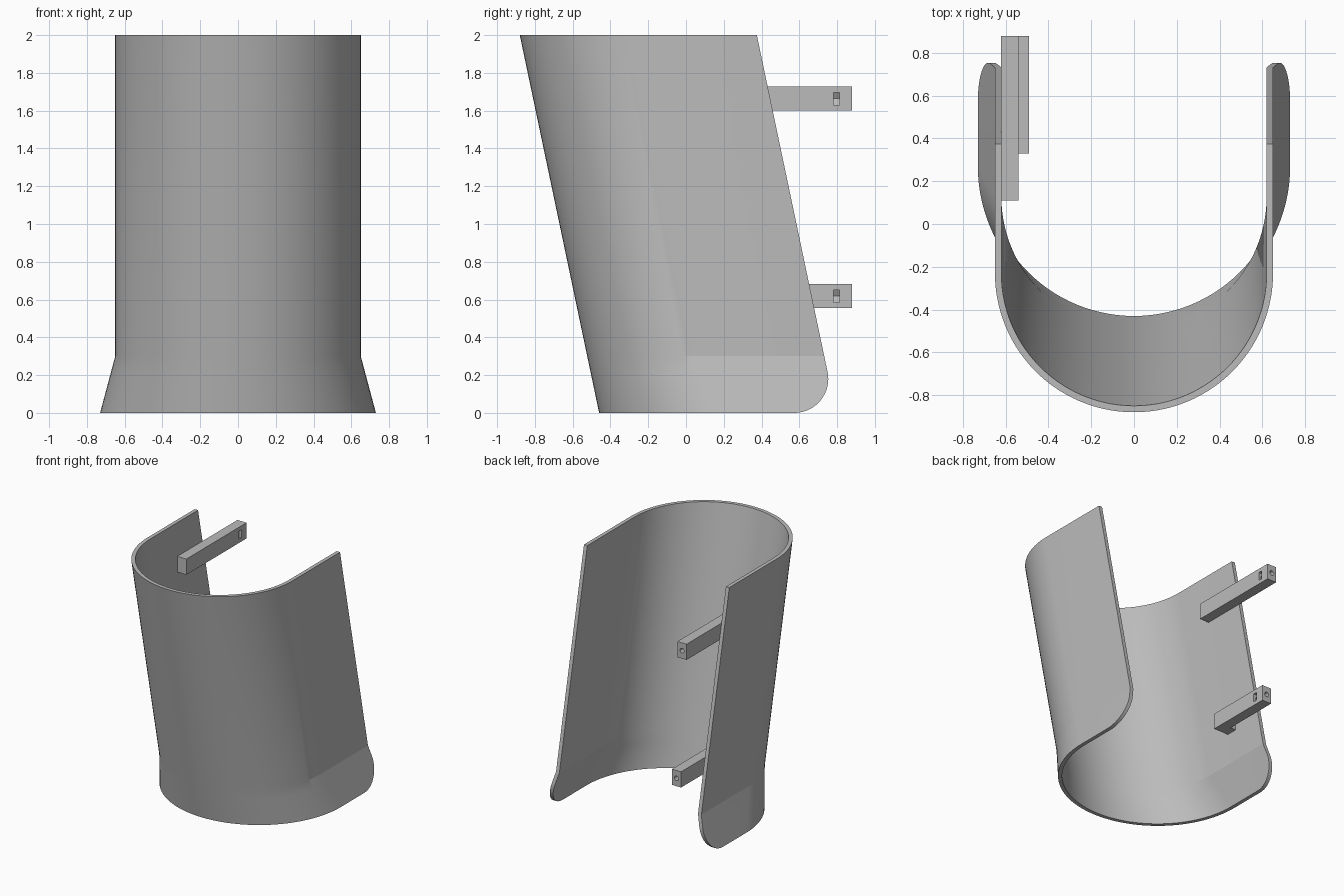
import bpy
import bmesh
from math import sin, cos, pi, atan

if "Cube" in bpy.data.objects:
    bpy.data.objects.remove(bpy.data.objects["Cube"])

grey = bpy.data.materials.new("plain grey")
grey.use_nodes = True
COLOUR = (0.5, 0.5, 0.5, 1)
grey.diffuse_color = COLOUR
grey.node_tree.nodes["Principled BSDF"].inputs["Base Color"].default_value = COLOUR

HEIGHT, WALL, LEAN = 2.0, 0.03, 0.21
FLARE_Z, CORNER = 0.3, 0.18
ARC_STEPS = 56


def finish(name, bm):
    bmesh.ops.recalc_face_normals(bm, faces=bm.faces)
    mesh = bpy.data.meshes.new(name)
    bm.to_mesh(mesh)
    bm.free()
    mesh.materials.append(grey)
    obj = bpy.data.objects.new(name, mesh)
    bpy.context.collection.objects.link(obj)
    return obj


def activate(obj):
    bpy.ops.object.select_all(action='DESELECT')
    obj.select_set(True)
    bpy.context.view_layer.objects.active = obj


def smooth(obj, degrees):
    activate(obj)
    bpy.ops.object.shade_smooth_by_angle(angle=degrees * pi / 180)


def back_edge(z):
    return 0.375 + LEAN * (HEIGHT - z)


def u_profile(z, y_end, inset):
    """U-shaped line at height z, leaning back and flaring near the bottom."""
    flare = max(0, 1 - z / FLARE_Z)
    radius = 0.65 + 0.08 * flare
    centre = -0.23 + LEAN * (HEIGHT - z) + 0.08 * flare
    r = radius - inset
    pts = [(-r, y_end, z)]
    for i in range(ARC_STEPS + 1):
        a = pi + pi * i / ARC_STEPS
        pts.append((r * cos(a), centre + r * sin(a), z))
    return pts + [(r, y_end, z)]


# Curved shell: rows follow the rounded lower corner, then the leaning edge
lean_angle = atan(LEAN)
corner_y = back_edge(CORNER + CORNER * sin(lean_angle)) - CORNER * cos(lean_angle)
rows = []
for i in range(17):
    t = (pi / 2 + lean_angle) * i / 16
    rows.append((CORNER * (1 - cos(t)), corner_y + CORNER * sin(t)))
rows += [(z, back_edge(z)) for z in (FLARE_Z, HEIGHT)]

bm = bmesh.new()
loops = []
for z, y_end in rows:
    ring = u_profile(z, y_end, 0) + u_profile(z, y_end, WALL)[::-1]
    loops.append([bm.verts.new(p) for p in ring])
n = len(loops[0])
for low, high in zip(loops, loops[1:]):
    for i in range(n):
        j = (i + 1) % n
        bm.faces.new((low[i], low[j], high[j], high[i]))
for ring in (loops[0], loops[-1]):
    for i in range(n // 2 - 1):
        bm.faces.new((ring[i], ring[i + 1], ring[n - 2 - i], ring[n - 1 - i]))
smooth(finish("curved_shell", bm), 12)


def box(name, x, y, z):
    bm = bmesh.new()
    bmesh.ops.create_cube(bm, size=1)
    for v in bm.verts:
        v.co = [(a + b) / 2 + c * (b - a) for c, (a, b) in zip(v.co, (x, y, z))]
    return finish(name, bm)


def prism(name, sides, radius, x, z, y0, y1):
    """Prism along y with one corner pointing to the side."""
    bm = bmesh.new()
    ends = [[bm.verts.new((x + radius * cos(2 * pi * i / sides), y,
                           z + radius * sin(2 * pi * i / sides)))
             for i in range(sides)] for y in (y0, y1)]
    for end in ends:
        bm.faces.new(end)
    for i in range(sides):
        j = (i + 1) % sides
        bm.faces.new((ends[0][i], ends[0][j], ends[1][j], ends[1][i]))
    return finish(name, bm)


def combine(obj, other, operation):
    mod = obj.modifiers.new(operation.lower(), 'BOOLEAN')
    mod.operation, mod.object, mod.solver = operation, other, 'EXACT'
    other.hide_render = True
    activate(obj)
    bpy.ops.object.modifier_apply(modifier=mod.name)
    bpy.data.objects.remove(other)


def mounting_bar(name, x0, y0, z0, foot=False):
    """Square bar with a screw hole in its end and a nut slot in its inner side."""
    x1, z1 = x0 + 0.082, z0 + 0.127
    x, z = (x0 + x1) / 2, (z0 + z1) / 2
    bar = box(name, (x0, x1), (y0, 0.88), (z0, z1))
    if foot:
        combine(bar, box("foot", (-0.625, x0 + 0.01), (y0, y0 + 0.09), (z0, z1)), 'UNION')
    nut = 0.038
    half = nut * cos(pi / 6)
    combine(bar, prism("nut_cutter", 6, nut, x, z, 0.78, 0.812), 'DIFFERENCE')
    combine(bar, box("slot_cutter", (x, x1 + 0.02), (0.78, 0.812),
                     (z - half, z + half)), 'DIFFERENCE')
    combine(bar, prism("hole_cutter", 24, 0.019, x, z, 0.74, 0.9), 'DIFFERENCE')
    smooth(bar, 30)


# Mounting bars on the inside of the right wall
mounting_bar("upper_mounting_bar", -0.621, 0.11, 1.6)
mounting_bar("lower_mounting_bar", -0.572, 0.33, 0.555, foot=True)
